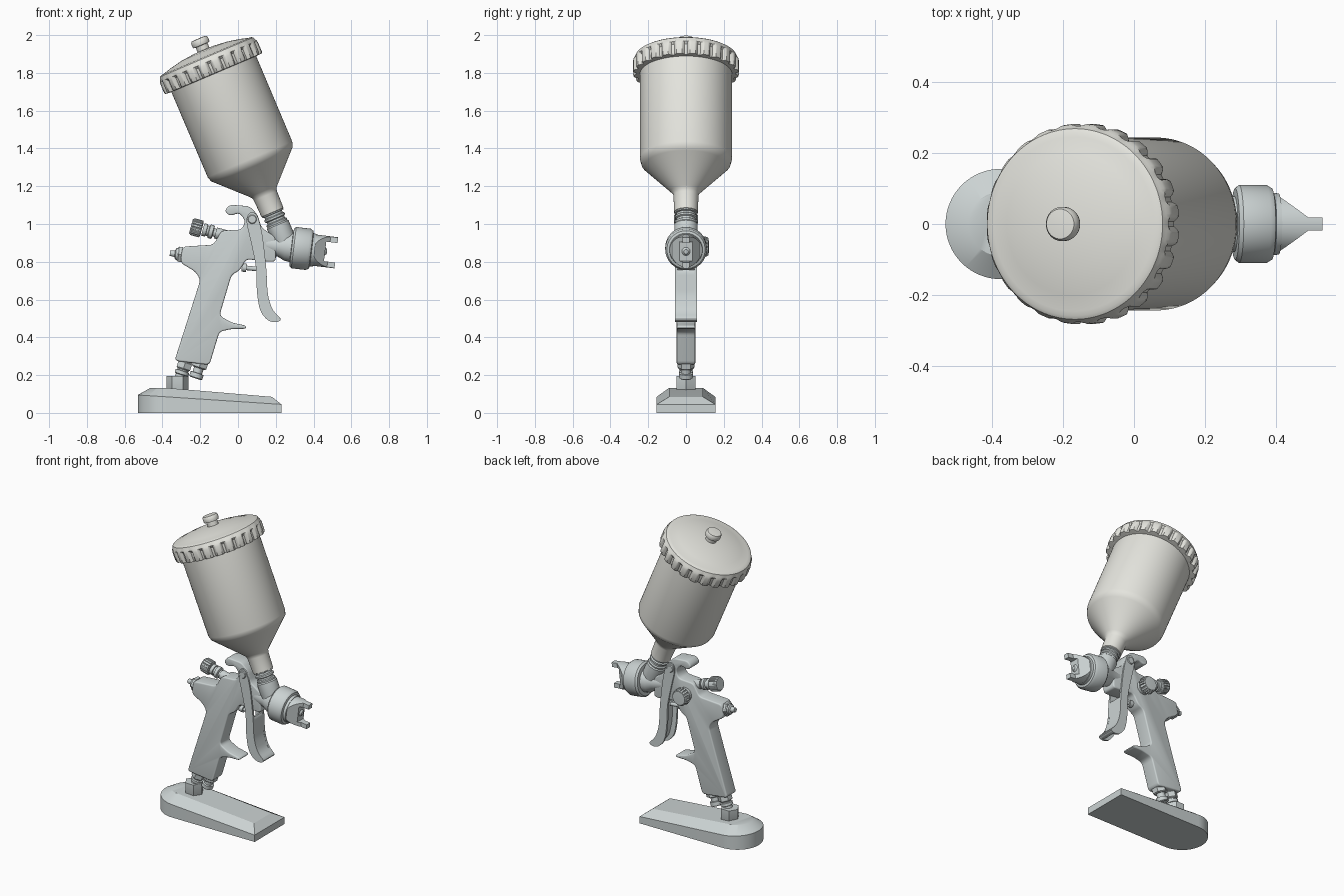
import bpy, bmesh, math
from mathutils import Vector

if "Cube" in bpy.data.objects:
    bpy.data.objects.remove(bpy.data.objects["Cube"])


def material(name, rgb):
    m = bpy.data.materials.new(name)
    m.diffuse_color = (*rgb, 1)
    m.use_nodes = True
    m.node_tree.nodes["Principled BSDF"].inputs["Base Color"].default_value = m.diffuse_color
    return m


METAL = material("cool_metal", (0.60, 0.65, 0.65))
CUP = material("pale_plastic", (0.78, 0.78, 0.73))


def finish(name, bm, mat=METAL, bevel=0):
    bmesh.ops.recalc_face_normals(bm, faces=bm.faces)
    me = bpy.data.meshes.new(name)
    bm.to_mesh(me)
    bm.free()
    ob = bpy.data.objects.new(name, me)
    bpy.context.collection.objects.link(ob)
    me.materials.append(mat)
    bpy.ops.object.select_all(action='DESELECT')
    ob.select_set(True)
    bpy.context.view_layer.objects.active = ob
    if bevel:
        b = ob.modifiers.new("bevel", 'BEVEL')
        b.width, b.segments, b.limit_method = bevel, 3, 'ANGLE'
        b.angle_limit = math.radians(50)
        b.use_clamp_overlap = False
        bpy.ops.object.modifier_apply(modifier="bevel")
    bpy.ops.object.shade_smooth_by_angle(angle=math.radians(32))
    return ob


def lathe(name, profile, origin, axis, segs=48, teeth=0, mat=METAL):
    """Spin (radius, distance[, tooth depth]) points about an axis."""
    bm = bmesh.new()
    q = Vector(axis).to_track_quat('Z', 'Y')
    rings = []
    for p in profile:
        r, t, depth = (*p, 0)[:3]
        ring = []
        for i in range(segs):
            a = math.tau * i / segs
            gap = min(1, max(0, 1.6 * math.cos(teeth * a) - 0.1)) if teeth else 0
            rr = r - depth * gap
            ring.append(bm.verts.new(Vector(origin) + q @ Vector((rr * math.cos(a), rr * math.sin(a), t))))
        rings.append(ring)
    for a, b in zip(rings, rings[1:]):
        for i in range(segs):
            j = (i + 1) % segs
            bm.faces.new((a[i], a[j], b[j], b[i]))
    bm.faces.new(rings[0])
    bm.faces.new(rings[-1])
    return finish(name, bm, mat)


def rounded(pts, r, n=4):
    """Replace polygon corners with short curves."""
    out = []
    for i, p in enumerate(pts):
        p, a, b = Vector(p), Vector(pts[i - 1]), Vector(pts[(i + 1) % len(pts)])
        s = p + (a - p).normalized() * min(r, 0.45 * (a - p).length)
        e = p + (b - p).normalized() * min(r, 0.45 * (b - p).length)
        for k in range(n + 1):
            t = k / n
            out.append(s * (1 - t) ** 2 + p * 2 * t * (1 - t) + e * t * t)
    return out


def prism(name, pts, y0, y1, bevel=0):
    """Extrude a side-view (x, z) outline across y."""
    bm = bmesh.new()
    f = bm.faces.new([bm.verts.new((p[0], y0, p[1])) for p in pts])
    ext = bmesh.ops.extrude_face_region(bm, geom=[f])
    bmesh.ops.translate(bm, vec=(0, y1 - y0, 0),
                        verts=[v for v in ext['geom'] if isinstance(v, bmesh.types.BMVert)])
    return finish(name, bm, METAL, bevel)


# Stand: rounded at the back, square at the front, sloping chamfered top
def outline(w, back, front):
    c = back + w
    arc = [(c - w * math.sin(a), w * math.cos(a))
           for a in [math.pi * i / 32 for i in range(33)]]
    return arc + [(front, -w), (front, w)]


bm = bmesh.new()
low, high = outline(0.155, -0.53, 0.23), outline(0.09, -0.465, 0.18)
rim = lambda x: 0.095 - 0.05 * (x + 0.53) / 0.76
top = lambda x: min(0.132, 0.132 - 0.047 * (x + 0.25) / 0.43)
rings = [[bm.verts.new((x, y, 0)) for x, y in low],
         [bm.verts.new((x, y, rim(x))) for x, y in low],
         [bm.verts.new((x, y, top(x))) for x, y in high]]
for a, b in zip(rings, rings[1:]):
    for i in range(len(a)):
        j = (i + 1) % len(a)
        bm.faces.new((a[i], a[j], b[j], b[i]))
bm.faces.new(rings[0])
bmesh.ops.triangulate(bm, faces=[bm.faces.new(rings[2])])
finish("stand", bm)

# Body: hanging hook, handle and finger rest in one casting
body = [(-.294, .88), (-.13, .89), (-.087, .965), (.02, .97), (.04, 1.015), (.008, 1.06),
        (-.045, 1.042), (-.072, 1.07), (-.045, 1.102), (.061, 1.094), (.103, 1.05),
        (.125, .98), (.2, .93), (.2, .80), (.125, .803), (.045, .815), (.008, .753),
        (-.034, .731), (-.098, .515), (-.034, .478), (.043, .462), (.043, .445),
        (-.03, .445), (-.098, .43), (-.151, .254), (-.336, .276), (-.199, .705),
        (-.225, .747), (-.305, .795)]
prism("body_and_handle", rounded(body, 0.022), -0.049, 0.049, 0.008)

# Trigger: two cheeks joined by a front web
front = [(.103, 1.055), (.13, .943), (.151, .758), (.156, .625), (.183, .54), (.236, .493)]
back = [(.199, .477), (.156, .488), (.114, .54), (.098, .652), (.098, .768), (.066, .917),
        (.04, 1.023), (.061, 1.065)]
cheek = rounded(front + back, 0.05)
for side, y0, y1 in (("left", 0.044, 0.058), ("right", -0.058, -0.044)):
    prism("trigger_cheek_" + side, cheek, y0, y1)
web = front[2:] + back[:1] + [(.155, .525), (.132, .625), (.127, .758)]
prism("trigger_web", rounded(web, 0.03), -0.05, 0.05)
lathe("trigger_pivot", [(.02, -.064), (.024, -.06), (.024, .06), (.02, .064)], (.075, 0, 1.025), (0, 1, 0), 24)
lathe("valve_pin", [(.022, 0), (.022, .025), (.012, .025), (.012, .09)], (.02, 0, .77), (1, 0, -.1), 16)

# Spray head
tilt = math.radians(7)
h = Vector((math.cos(tilt), 0, -math.sin(tilt)))
H = Vector((.337, 0, .87))
lathe("barrel", [(.05, -.19), (.058, -.12), (.075, -.085), (.08, -.04)], H, h)
lathe("cap_ring", [(.08, -.055), (.1, -.053), (.11, -.042), (.11, .035), (.101, .05), (.088, .054),
                   (.086, .07), (.06, .07)], H, h, 64)


def cap_piece(name, end, planes, start=0.05):
    """Cylinder along the head axis trimmed by planes (point, outward normal)."""
    bm = bmesh.new()
    bmesh.ops.create_cone(bm, cap_ends=True, segments=48, radius1=.083, radius2=.083, depth=end - start)
    for v in bm.verts:
        v.co = (v.co.z + (start + end) / 2, v.co.y, v.co.x)
    for co, no in planes:
        geom = bm.verts[:] + bm.edges[:] + bm.faces[:]
        cut = bmesh.ops.bisect_plane(bm, geom=geom, plane_co=co, plane_no=no, clear_outer=True)
        edges = [e for e in cut['geom_cut'] if isinstance(e, bmesh.types.BMEdge)]
        bmesh.ops.holes_fill(bm, edges=edges)
    for v in bm.verts:
        c = v.co
        v.co = H + h * c.x + Vector((0, c.y, 0)) + Vector((-h.z, 0, h.x)) * c.z
    finish(name, bm)


wedge = [((.06, s * .083, 0), (.065, s * .085, 0)) for s in (1, -1)]
cap_piece("air_cap", .125, wedge)
for name, s in (("upper", 1), ("lower", -1)):
    inner = [((0, 0, s * .052), (0, 0, -s))]
    cap_piece("horn_root_" + name, .145, wedge + inner)
    cap_piece("horn_tip_" + name, .185, inner + [((0, k * .018, 0), (0, k, 0)) for k in (1, -1)], .12)
lathe("fluid_tip", [(.022, .1), (.022, .125), (.012, .135)], H, h, 24)

# Gravity cup, lid and connector share one tilted axis
a = math.radians(23)
u = Vector((-math.sin(a), 0, math.cos(a)))
C = Vector((.069, 0, 1.329))
lathe("cup", [(.055, -.295), (.063, -.29), (.066, -.195), (.07, -.18), (.08, -.168), (.22, -.027),
              (.235, -.012), (.243, .015), (.244, .53)], C, u, 96, mat=CUP)
lathe("screw_lid", [(.246, .505), (.278, .507, .016), (.282, .515, .016), (.282, .565, .016),
                    (.28, .578, .004), (.274, .588), (.268, .602), (.258, .608), (.245, .609), (.2, .622),
                    (.13, .636), (.06, .643), (.005, .645)], C, u, 240, 24, CUP)
lathe("lid_vent_knob", [(.034, .63), (.034, .67), (.046, .672), (.048, .68), (.048, .698), (.042, .708),
                        (.02, .71)], C, u, 40, mat=CUP)
lathe("cup_thread", [(.05, -.37), (.058, -.35), (.058, -.345), (.05, -.34), (.05, -.33), (.058, -.325),
                     (.058, -.315), (.05, -.31), (.05, -.30), (.06, -.298), (.06, -.288)], C, u)
lathe("cup_socket", [(.05, -.52), (.062, -.48), (.062, -.362), (.056, -.355)], C, u)

# Adjusters: rear fluid knob, rear air valve, side fan knob
k = Vector((-.96, 0, .26))
lathe("fluid_knob_stem", [(.03, -.05), (.03, .03), (.022, .03), (.022, .1)], (-.09, 0, .945), k, 24)
lathe("fluid_knob_collar", [(.03, .042), (.037, .046), (.037, .065), (.028, .068), (.028, .078),
                            (.034, .08), (.034, .1)], (-.09, 0, .945), k, 32)
lathe("fluid_knob", [(.036, .105), (.046, .109, .005), (.046, .155, .005), (.038, .165)],
      (-.09, 0, .945), k, 144, 18)
r = Vector((-.985, 0, .12))
lathe("air_valve_nut", [(.046, 0), (.046, .02), (.04, .026)], (-.295, 0, .838), r, 6)
lathe("air_valve_stem", [(.034, .02), (.03, .035), (.018, .04), (.014, .066)], (-.295, 0, .838), r, 24)
lathe("fan_knob_collar", [(.045, .04), (.045, .066), (.035, .07), (.035, .08)], (-.03, 0, .88), (0, 1, 0), 32)
lathe("fan_knob", [(.046, .074), (.056, .078, .007), (.052, .11, .007), (.044, .12), (.02, .121)],
      (-.03, 0, .88), (0, 1, 0), 144, 18)

# Fittings below the handle
g = Vector((-.31, 0, -.95))
I = (-.268, 0, .30)
lathe("inlet_pipe", [(.034, 0), (.034, .035), (.03, .04), (.03, .19)], I, g, 32)
lathe("inlet_nut", [(.036, .03), (.043, .036), (.043, .068), (.036, .074)], I, g, 6)
lathe("inlet_collar", [(.03, .08), (.038, .083), (.038, .1), (.03, .104)], I, g, 32)
lathe("stand_nut", [(.058, .10), (.058, .178), (.05, .192)], (-.32, 0, .295), (0, 0, -1), 6)
J = (-.19, 0, .29)
lathe("regulator_nut", [(.046, 0), (.046, .05), (.038, .056)], J, g, 6)
lathe("regulator_screw", [(.026, .04), (.026, .082), (.036, .084), (.036, .108), (.03, .113)], J, g, 32)
